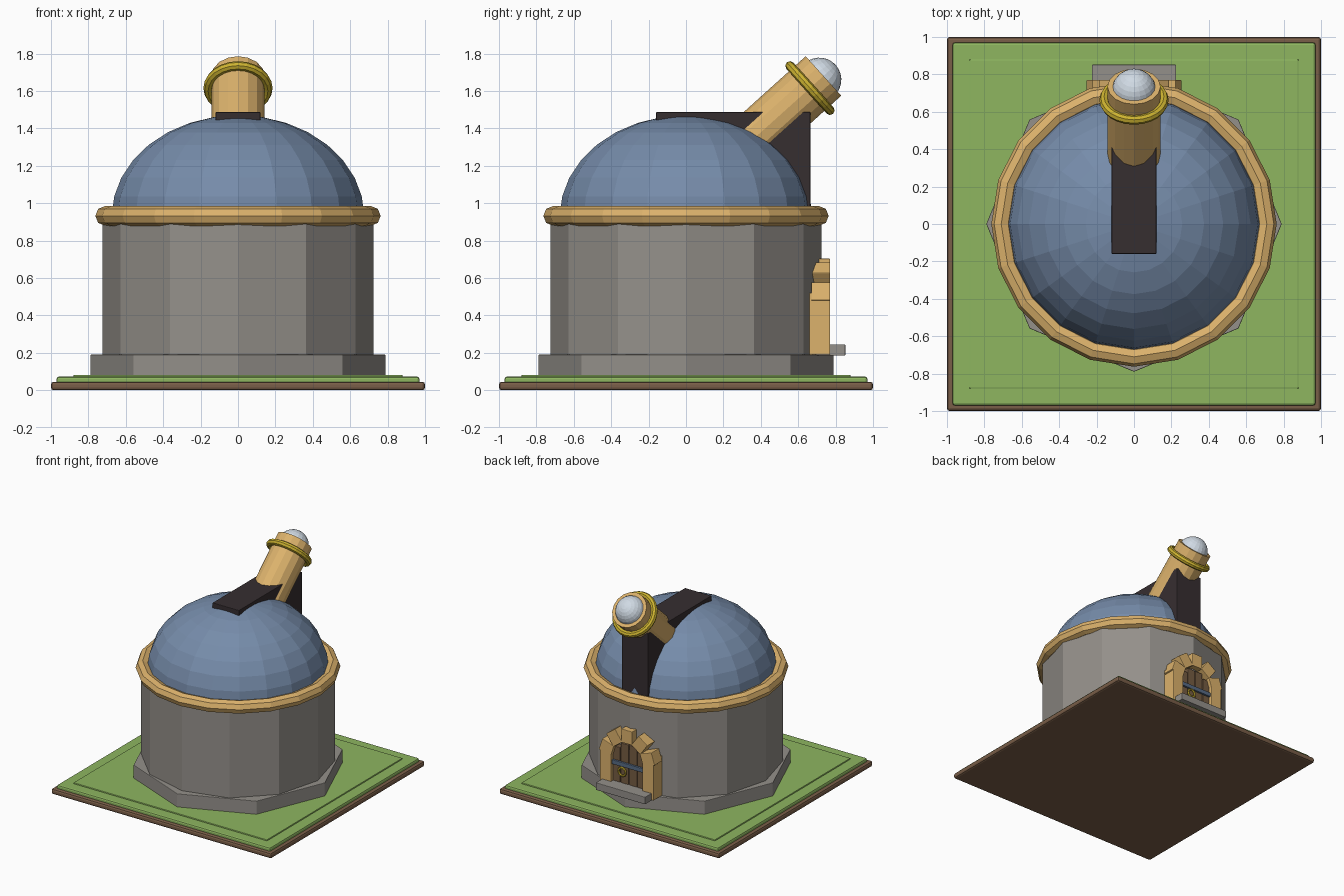
import bpy
import math
from mathutils import Vector

if "Cube" in bpy.data.objects:
    bpy.data.objects.remove(bpy.data.objects["Cube"], do_unlink=True)


def material(name, rgb):
    # sRGB 0-255 to linear
    lin = [((c / 255 + 0.055) / 1.055) ** 2.4 for c in rgb] + [1]
    m = bpy.data.materials.new(name)
    m.use_nodes = True
    m.diffuse_color = lin
    bsdf = m.node_tree.nodes["Principled BSDF"]
    bsdf.inputs["Base Color"].default_value = lin
    bsdf.inputs["Roughness"].default_value = 0.8
    return m


soil = material("soil brown", (122, 94, 72))
grass = material("grass green", (142, 182, 96))
stone = material("grey stone", (148, 144, 138))
roof = material("slate blue", (118, 140, 170))
sand = material("sandstone", (220, 178, 108))
dark = material("dark opening", (54, 46, 48))
gold = material("gold", (204, 178, 48))
glass = material("pale glass", (208, 218, 228))
wood = material("door wood", (118, 92, 66))
iron = material("blue iron", (88, 108, 134))


def finish(name, mat, bevel=0):
    o = bpy.context.object
    o.name = name
    o.data.materials.clear()
    o.data.materials.append(mat)
    if bevel:
        b = o.modifiers.new("Bevel", "BEVEL")
        b.width = bevel
        b.segments = 2
    return o


def box(name, mat, lo, hi, bevel=0, rot=(0, 0, 0)):
    lo, hi = Vector(lo), Vector(hi)
    bpy.ops.mesh.primitive_cube_add(size=1, location=(lo + hi) / 2, rotation=rot)
    bpy.context.object.scale = hi - lo
    bpy.ops.object.transform_apply(location=False, rotation=False, scale=True)
    return finish(name, mat, bevel)


def prism(name, mat, sides, radius, z0, z1, bevel=0):
    bpy.ops.mesh.primitive_cylinder_add(vertices=sides, radius=radius, depth=z1 - z0,
                                        location=(0, 0, (z0 + z1) / 2))
    return finish(name, mat, bevel)


def ring(name, mat, loc, major, minor, seg, minor_seg, rot=(0, 0, 0)):
    bpy.ops.mesh.primitive_torus_add(location=loc, rotation=rot, major_radius=major,
                                     minor_radius=minor, major_segments=seg,
                                     minor_segments=minor_seg)
    return finish(name, mat)


# Ground slabs
for name, mat, half, z0, z1, bevel in (("soil_slab", soil, 1.0, 0.0, 0.045, 0.015),
                                       ("lawn", grass, 0.97, 0.03, 0.072, 0.012),
                                       ("raised_lawn", grass, 0.88, 0.06, 0.082, 0.006)):
    box(name, mat, (-half, -half, z0), (half, half, z1), bevel)

# Tower and roof
prism("foundation", stone, 8, 0.79, 0.075, 0.19, 0.004)
prism("tower_wall", stone, 12, 0.725, 0.185, 0.94)
ring("cornice", sand, (0, 0, 0.932), 0.71, 0.053, 20, 8)
bpy.ops.mesh.primitive_uv_sphere_add(segments=20, ring_count=16, radius=0.675,
                                     location=(0, 0, 0.93))
bpy.context.object.scale.z = 0.8
finish("dome", roof)
box("dome_opening", dark, (-0.12, -0.16, 0.94), (0.12, 0.665, 1.487), 0.004)

# Telescope, aimed up towards the back
elev = math.radians(42)
axis = Vector((0, math.cos(elev), math.sin(elev)))
tilt = (elev - math.pi / 2, 0, 0)
end = Vector((0, 0.735, 1.68))
length = 0.75
bpy.ops.mesh.primitive_cylinder_add(vertices=16, radius=0.142, depth=length,
                                    location=end - axis * length / 2, rotation=tilt)
finish("telescope_tube", sand)
ring("telescope_band", gold, end - axis * 0.097, 0.16, 0.025, 24, 8, tilt)
bpy.ops.mesh.primitive_uv_sphere_add(segments=20, ring_count=14, radius=0.118,
                                     location=end - axis * 0.03, rotation=tilt)
finish("lens", glass)

# Doorstep
box("doorstep", stone, (-0.225, 0.68, 0.185), (0.225, 0.852, 0.245), 0.004)

# Door planks, taller towards the middle
for i in range(4):
    x = -0.114 + i * 0.076
    top = 0.57 if i in (1, 2) else 0.53
    box(f"door_plank_{i + 1}", wood, (x - 0.036, 0.64, 0.2), (x + 0.036, 0.742, top), 0.004)
box("door_backing", dark, (-0.15, 0.64, 0.2), (0.15, 0.735, 0.53))

# Door surround: posts and arch stones
for side, s in (("left", 1), ("right", -1)):
    x = 0.193 * s
    box(f"{side}_door_post", sand, (x - 0.05, 0.655, 0.19), (x + 0.05, 0.77, 0.52), 0.004)
for i in range(5):
    a = math.radians(18 + 36 * i)
    c = Vector((0.195 * math.cos(a), 0.72, 0.452 + 0.195 * math.sin(a)))
    h = Vector((0.05, 0.05, 0.056))
    box(f"arch_stone_{i + 1}", sand, c - h, c + h, 0.004, (0, math.pi / 2 - a, 0))

# Door fittings
box("door_bar", iron, (-0.145, 0.735, 0.385), (0.145, 0.758, 0.42), 0.003)
ring("door_handle", gold, (0.05, 0.758, 0.345), 0.032, 0.009, 16, 6, (math.pi / 2, 0, 0))
